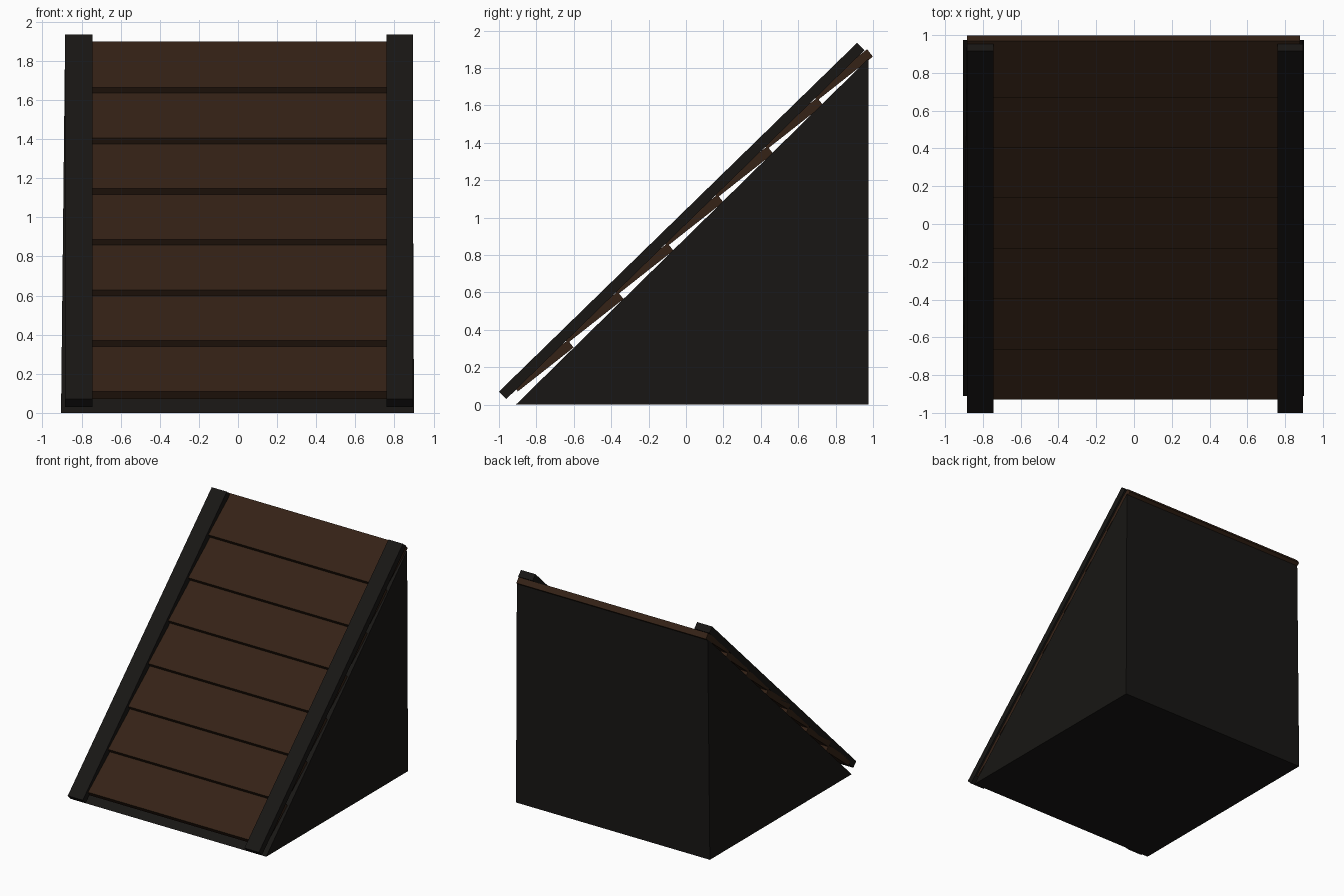
import bpy
from mathutils import Vector

if "Cube" in bpy.data.objects:
    bpy.data.objects.remove(bpy.data.objects["Cube"])


def material(name, rgb):
    m = bpy.data.materials.new(name)
    m.diffuse_color = (*rgb, 1)
    m.use_nodes = True
    m.node_tree.nodes["Principled BSDF"].inputs["Base Color"].default_value = m.diffuse_color
    return m


wood = material("brown_wood", (0.035, 0.016, 0.008))
dark = material("dark_wood", (0.009, 0.008, 0.007))


def prism(name, left, right, mat):
    """Join matching left and right outlines (x, y, z) into a closed prism."""
    n = len(left)
    faces = [tuple(range(n))[::-1], tuple(range(n, 2 * n))]
    faces += [(i, (i + 1) % n, n + (i + 1) % n, n + i) for i in range(n)]
    mesh = bpy.data.meshes.new(name)
    mesh.from_pydata(left + right, [], faces)
    mesh.materials.append(mat)
    mesh.validate()
    obj = bpy.data.objects.new(name, mesh)
    bpy.context.collection.objects.link(obj)
    return obj


def board(name, x0, x1, start, end, thick, mat):
    """Sloping board; start and end are the (y, z) ends of its upper face."""
    a, b = Vector(start), Vector(end)
    d = (b - a).normalized()
    off = Vector((d.y, -d.x)) * thick
    outline = [a + off, b + off, b, a]
    return prism(name, [(x0, *p) for p in outline], [(x1, *p) for p in outline], mat)


# Wedge body, tapering very slightly towards its top edge
prism("wedge_body",
      [(-0.905, -0.91, 0), (-0.905, 0.975, 0), (-0.885, 0.975, 1.85)],
      [(0.90, -0.91, 0), (0.90, 0.975, 0), (0.892, 0.975, 1.85)], dark)

# Overlapping planks up the slope
for i in range(7):
    y, z = -0.93 + i * 0.2667, 0.11 + i * 0.2592
    board(f"plank_{i + 1}", -0.885, 0.88, (y, z), (y + 0.298, z + 0.235), 0.05, wood)

# Side rails covering the plank ends
for name, x0, x1 in (("left_rail", -0.885, -0.745), ("right_rail", 0.76, 0.895)):
    board(name, x0, x1, (-1.0, 0.07), (0.915, 1.935), 0.056, dark)
